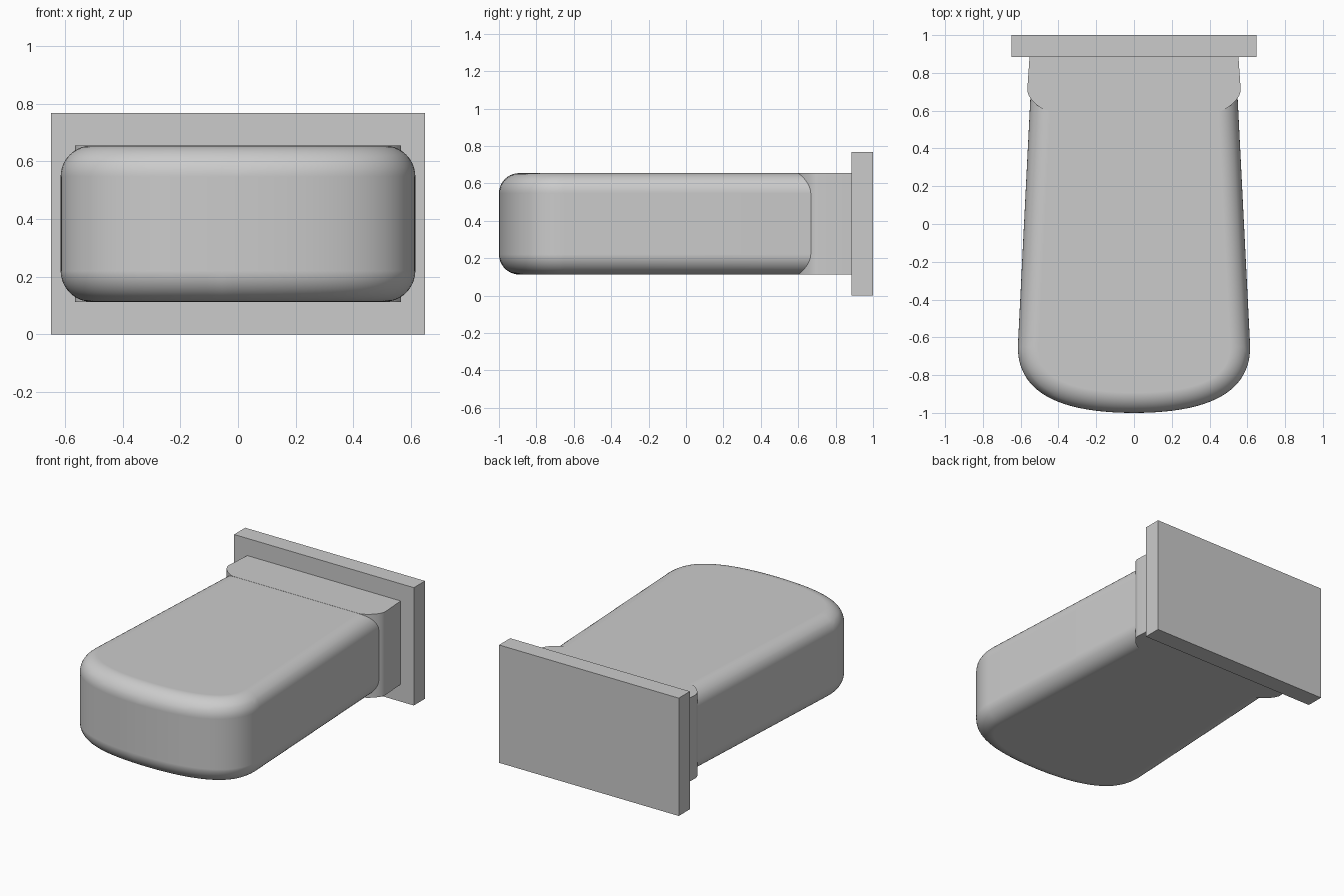
import bpy, bmesh, math
from mathutils import Vector
from mathutils.geometry import interpolate_bezier

if "Cube" in bpy.data.objects:
    bpy.data.objects.remove(bpy.data.objects["Cube"])


def prism(name, half, z0, z1):
    """Extrude a mirrored half outline (x >= 0, front to back) between two heights."""
    pts = list(half) + [(-x, y) for x, y in reversed(half) if x > 1e-5]
    bm = bmesh.new()
    face = bm.faces.new([bm.verts.new((x, y, z0)) for x, y in pts])
    ext = bmesh.ops.extrude_face_region(bm, geom=[face])
    verts = [v for v in ext["geom"] if isinstance(v, bmesh.types.BMVert)]
    bmesh.ops.translate(bm, verts=verts, vec=(0, 0, z1 - z0))
    bmesh.ops.recalc_face_normals(bm, faces=bm.faces)
    mesh = bpy.data.meshes.new(name)
    bm.to_mesh(mesh)
    bm.free()
    ob = bpy.data.objects.new(name, mesh)
    bpy.context.collection.objects.link(ob)
    return ob


def curve(a, b, c, d, n):
    pts = [Vector((p[0], p[1], 0)) for p in (a, b, c, d)]
    return [(p.x, p.y) for p in interpolate_bezier(*pts, n)]


def smooth(ob):
    bpy.ops.object.select_all(action='DESELECT')
    ob.select_set(True)
    bpy.context.view_layer.objects.active = ob
    bpy.ops.object.shade_smooth_by_angle(angle=math.radians(35))


# Back plate
prism("back_plate", [(0.648, 0.885), (0.648, 1.0)], 0.0, 0.768)

# Tapered body with a bowed front and rounded rims
outline = curve((0, -1), (0.45, -1), (0.615, -0.86), (0.615, -0.65), 24)
outline += [(0.536, 0.92)]
body = prism("body", outline, 0.113, 0.655)
smooth(body)
bevel = body.modifiers.new("rounded_rims", 'BEVEL')
bevel.width = 0.108
bevel.segments = 10
bevel.limit_method = 'ANGLE'
bevel.angle_limit = math.radians(60)
bevel.harden_normals = True

# Sharp-edged neck with front corners curving into the body
neck = curve((0.46, 0.60), (0.51, 0.615), (0.565, 0.67), (0.565, 0.71), 12)
neck += [(0.552, 0.90)]
smooth(prism("neck", neck, 0.112, 0.656))
